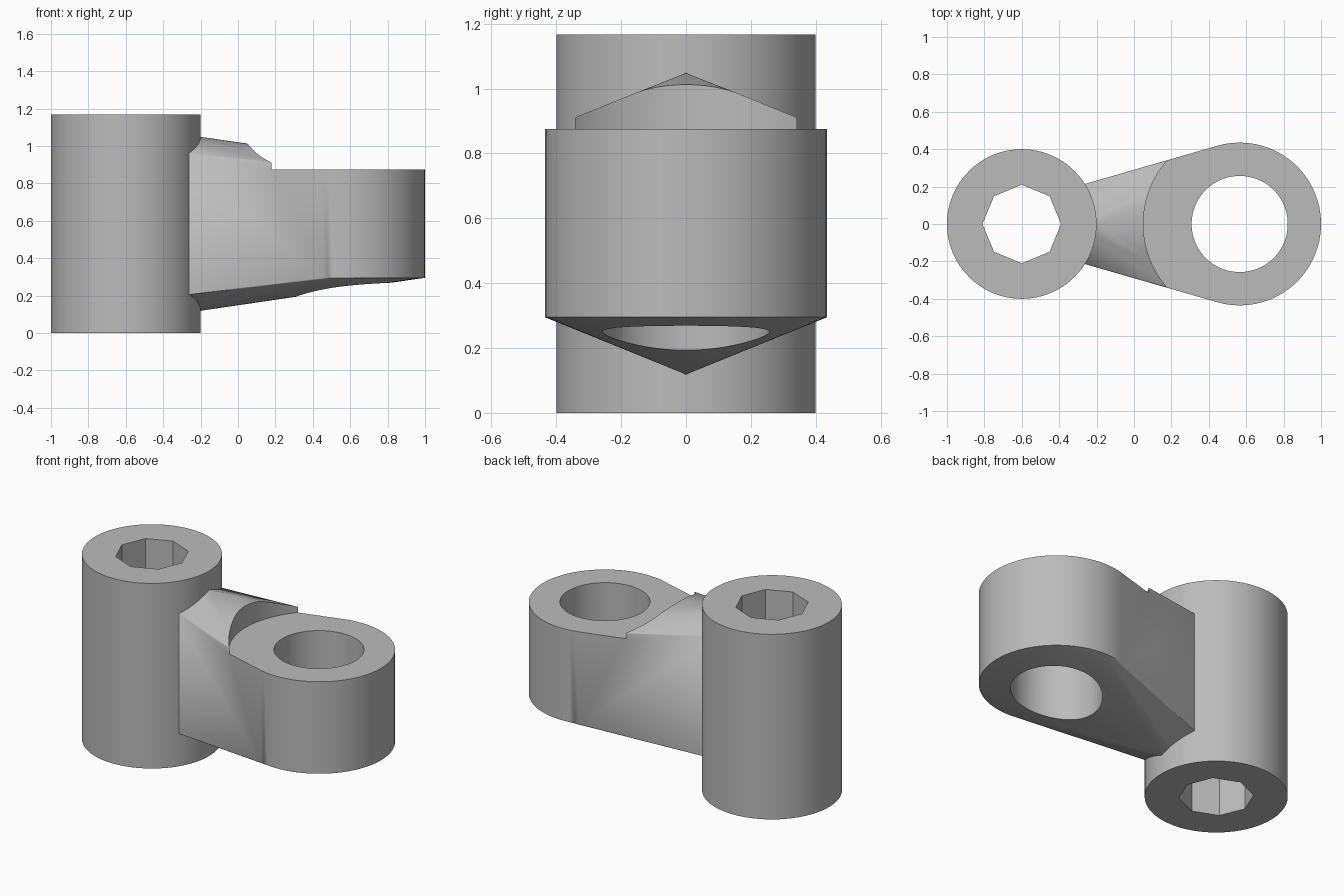
import bpy
import bmesh
import math

cube = bpy.data.objects.get("Cube")
if cube:
    bpy.data.objects.remove(cube, do_unlink=True)

grey = bpy.data.materials.new("plain grey")
grey.use_nodes = True
COLOUR = (0.5, 0.5, 0.5, 1)
grey.diffuse_color = COLOUR
grey.node_tree.nodes["Principled BSDF"].inputs["Base Color"].default_value = COLOUR

HEIGHT = 1.167
POST_X, POST_R = -0.6, 0.4
RING_X, RING_R = 0.565, 0.435
RING_BOTTOM, RING_TOP = 0.295, 0.875
SIDES = 96


def add_object(name, bm):
    bmesh.ops.recalc_face_normals(bm, faces=bm.faces)
    mesh = bpy.data.meshes.new(name)
    bm.to_mesh(mesh)
    bm.free()
    mesh.materials.append(grey)
    obj = bpy.data.objects.new(name, mesh)
    bpy.context.collection.objects.link(obj)
    return obj


def cylinder_mesh(x, radius, z0, z1, sides=SIDES):
    bm = bmesh.new()
    bmesh.ops.create_cone(bm, cap_ends=True, segments=sides, radius1=radius,
                          radius2=radius, depth=z1 - z0)
    bmesh.ops.translate(bm, verts=bm.verts, vec=(x, 0, (z0 + z1) / 2))
    return bm


def activate(obj):
    bpy.ops.object.select_all(action="DESELECT")
    obj.select_set(True)
    bpy.context.view_layer.objects.active = obj


def cut(obj, cutter):
    activate(obj)
    mod = obj.modifiers.new("cut", "BOOLEAN")
    mod.operation = "DIFFERENCE"
    mod.solver = "EXACT"
    mod.object = cutter
    bpy.ops.object.modifier_apply(modifier=mod.name)
    bpy.data.objects.remove(cutter, do_unlink=True)


def smooth(obj):
    activate(obj)
    bpy.ops.object.shade_smooth_by_angle(angle=math.radians(25))


# Post with an octagonal bore
post = add_object("post", cylinder_mesh(POST_X, POST_R, 0, HEIGHT))
cut(post, add_object("post_bore", cylinder_mesh(POST_X, 0.21, -0.2, HEIGHT + 0.2, 8)))
smooth(post)

# Arm: hull of the ring and a gabled section rooted inside the post
bm = cylinder_mesh(RING_X, RING_R, RING_BOTTOM, RING_TOP)
MID, RIDGE, SLOPE = HEIGHT / 2, 0.465, 0.407
for x, half_width in ((-0.2, 0.232), (-0.35, 0.189)):
    for side in (-1, 1):
        bm.verts.new((x, 0, MID + side * RIDGE))
        for y in (-half_width, half_width):
            bm.verts.new((x, y, MID + side * (RIDGE - SLOPE * half_width)))
hull = bmesh.ops.convex_hull(bm, input=bm.verts)
spare = {v for v in hull["geom_interior"] + hull["geom_unused"]
         if isinstance(v, bmesh.types.BMVert)}
bmesh.ops.delete(bm, geom=list(spare), context="VERTS")
bmesh.ops.dissolve_limit(bm, angle_limit=math.radians(0.1),
                         verts=bm.verts, edges=bm.edges)
arm = add_object("arm", bm)

# Curved seat cut above the ring, then the round hole
cut(arm, add_object("seat_cutter", cylinder_mesh(RING_X, 0.515, RING_TOP, 1.5)))
cut(arm, add_object("hole_cutter", cylinder_mesh(RING_X, 0.257, -0.2, 1.5)))
smooth(arm)
